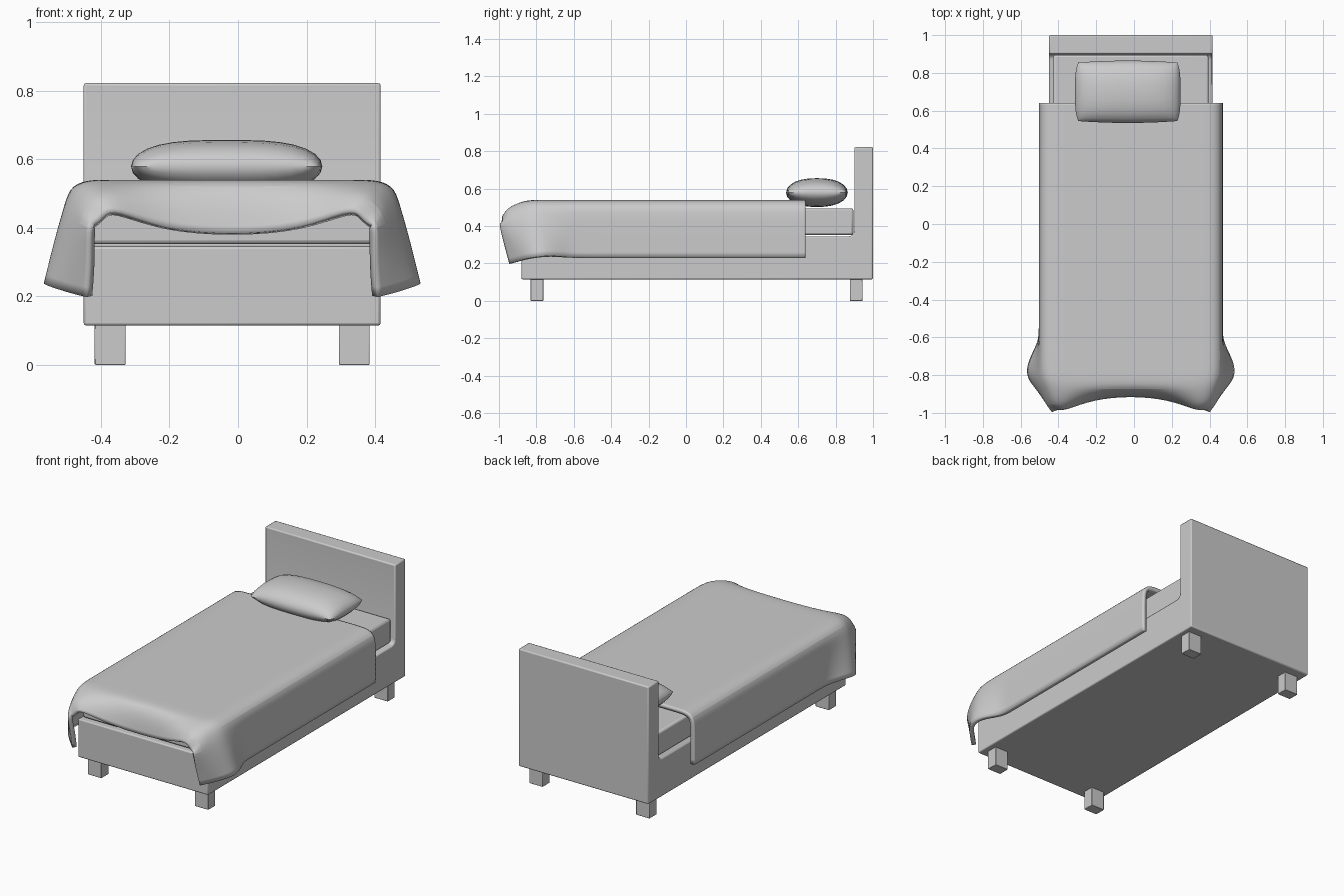
import bpy, bmesh, math

if "Cube" in bpy.data.objects:
    bpy.data.objects.remove(bpy.data.objects["Cube"])

CX = -0.017  # bed centre line in x


def make(name, bm, smooth=True):
    bmesh.ops.recalc_face_normals(bm, faces=bm.faces)
    me = bpy.data.meshes.new(name)
    bm.to_mesh(me)
    bm.free()
    ob = bpy.data.objects.new(name, me)
    bpy.context.collection.objects.link(ob)
    if smooth:
        bpy.context.view_layer.objects.active = ob
        bpy.ops.object.select_all(action='DESELECT')
        ob.select_set(True)
        bpy.ops.object.shade_smooth_by_angle(angle=math.radians(40))
    return ob


def bevel(ob, width, segments=2):
    m = ob.modifiers.new("bevel", 'BEVEL')
    m.width, m.segments = width, segments
    m.limit_method = 'ANGLE'
    m.angle_limit = math.radians(40)


def box(name, x0, x1, y0, y1, z0, z1, width=0.0):
    bm = bmesh.new()
    bmesh.ops.create_cube(bm, size=1)
    for v in bm.verts:
        v.co = ((x0 + x1) / 2 + v.co.x * (x1 - x0),
                (y0 + y1) / 2 + v.co.y * (y1 - y0),
                (z0 + z1) / 2 + v.co.z * (z1 - z0))
    ob = make(name, bm)
    if width:
        bevel(ob, width)
    return ob


# frame and headboard: one L profile with a filleted inner corner
profile = [(-0.88, 0.115), (1.0, 0.115), (1.0, 0.822), (0.90, 0.822)]
for i in range(5):
    a = math.radians(90 * i / 4)
    profile.append((0.87 + 0.03 * math.cos(a), 0.375 - 0.03 * math.sin(a)))
profile.append((-0.88, 0.345))
bm = bmesh.new()
face = bm.faces.new([bm.verts.new((CX - 0.433, y, z)) for y, z in profile])
ext = bmesh.ops.extrude_face_region(bm, geom=[face])
bmesh.ops.translate(bm, vec=(0.866, 0, 0),
                    verts=[g for g in ext['geom'] if isinstance(g, bmesh.types.BMVert)])
bevel(make("bed_frame", bm), 0.007)

# legs
for side, s in (("left", -1), ("right", 1)):
    for end, y in (("front", -0.797), ("back", 0.91)):
        x = CX + s * 0.356
        box(f"{end}_{side}_leg", x - 0.045, x + 0.045, y - 0.034, y + 0.034, 0, 0.118, 0.003)

# mattress
box("mattress", CX - 0.411, CX + 0.411, -0.865, 0.895, 0.352, 0.495, 0.012)

# blanket: half cross-sections (distance from centre, y, z) mirrored and lofted
side = [(0, 0.54), (0.2, 0.54), (0.36, 0.54), (0.425, 0.54),
        (0.478, 0.518), (0.487, 0.45), (0.487, 0.35), (0.487, 0.23)]
rows = [[(u, y, z) for u, z in side] for y in (0.64, 0.6, 0.2, -0.2, -0.55, -0.62)]
rows += [
    [(u, -0.75, z) for u, z in side[:5]]
    + [(0.492, -0.74, 0.45), (0.515, -0.73, 0.35), (0.54, -0.715, 0.245)],
    [(u, -0.83, z) for u, z in side[:4]]
    + [(0.472, -0.82, 0.515), (0.498, -0.815, 0.45), (0.528, -0.80, 0.35), (0.556, -0.79, 0.238)],
    [(0, -0.875, 0.528), (0.2, -0.875, 0.53), (0.36, -0.89, 0.53), (0.42, -0.89, 0.52),
     (0.45, -0.885, 0.495), (0.48, -0.88, 0.44), (0.505, -0.87, 0.34), (0.53, -0.845, 0.228)],
    [(0, -0.90, 0.465), (0.2, -0.91, 0.475), (0.345, -0.955, 0.505), (0.40, -0.965, 0.49),
     (0.43, -0.965, 0.46), (0.445, -0.965, 0.42), (0.46, -0.94, 0.32), (0.475, -0.90, 0.21)],
    [(0, -0.91, 0.378), (0.2, -0.93, 0.395), (0.34, -0.985, 0.46), (0.375, -0.985, 0.44),
     (0.395, -0.985, 0.41), (0.425, -1.002, 0.42), (0.415, -0.975, 0.31), (0.425, -0.945, 0.198)],
]
bm = bmesh.new()
grid = []
for row in rows:
    full = [(-u, y, z) for u, y, z in row[:0:-1]] + row
    grid.append([bm.verts.new((CX + u, y, z)) for u, y, z in full])
for r0, r1 in zip(grid, grid[1:]):
    for j in range(len(r0) - 1):
        bm.faces.new((r0[j], r0[j + 1], r1[j + 1], r1[j]))
blanket = make("blanket", bm)
top = min(blanket.data.polygons, key=lambda p: p.center.x ** 2 + p.center.y ** 2)
facing_up = top.normal.z > 0
sub = blanket.modifiers.new("smooth", 'SUBSURF')
sub.levels = sub.render_levels = 2
sub.boundary_smooth = 'PRESERVE_CORNERS'
sol = blanket.modifiers.new("thickness", 'SOLIDIFY')
sol.thickness = 0.025
sol.offset = -1 if facing_up else 1

# pillow: two puffed sheets sharing a rectangular seam
NX, NY = 16, 12
bm = bmesh.new()
for s in (-1, 1):
    g = []
    for i in range(NX + 1):
        a = math.sin(math.pi / 2 * (2 * i / NX - 1))
        col = []
        for j in range(NY + 1):
            b = math.sin(math.pi / 2 * (2 * j / NY - 1))
            h = 0.077 * math.sqrt(max(0, (1 - abs(a) ** 3.2) * (1 - abs(b) ** 2.4)))
            x = -0.033 + 0.262 * a * (1 + 0.065 * (1 - b ** 4))
            y = 0.70 + 0.155 * b * (1 + 0.065 * (1 - a ** 2))
            col.append(bm.verts.new((x, y, 0.579 + s * h)))
        g.append(col)
    for i in range(NX):
        for j in range(NY):
            bm.faces.new((g[i][j], g[i + 1][j], g[i + 1][j + 1], g[i][j + 1]))
bmesh.ops.remove_doubles(bm, verts=bm.verts, dist=0.0005)
make("pillow", bm)
